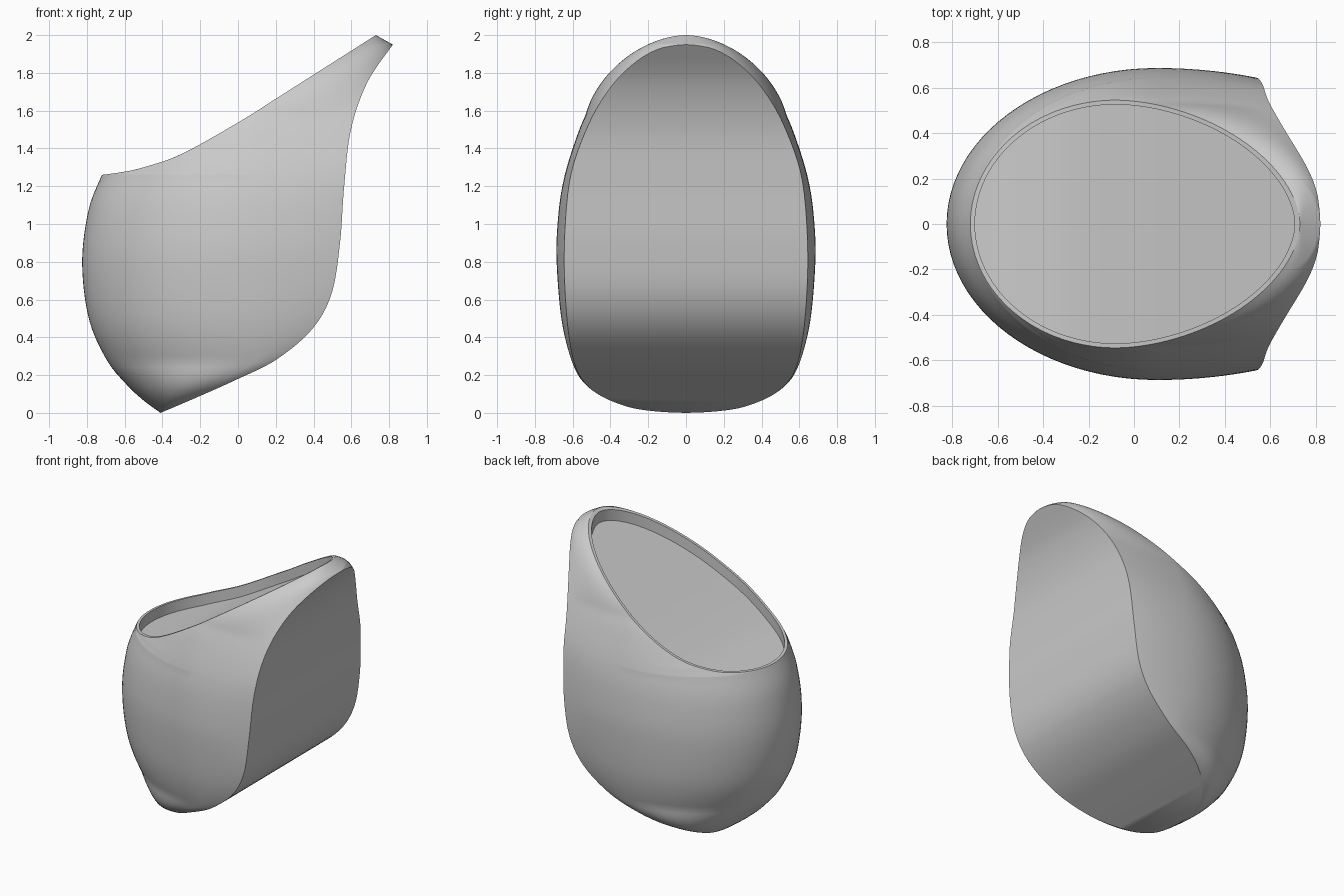
import bpy, bmesh, math

if "Cube" in bpy.data.objects:
    bpy.data.objects.remove(bpy.data.objects["Cube"])


def spline(pts, n=24):
    """Dense smooth polyline through 2D points."""
    p = [pts[0]] + pts + [pts[-1]]
    out = []
    for i in range(1, len(p) - 2):
        for j in range(n):
            t = j / n
            out.append(tuple(0.5 * (2 * b + (c - a) * t + (2 * a - 5 * b + 4 * c - d) * t * t
                                    + (3 * b - a - 3 * c + d) * t ** 3)
                             for a, b, c, d in zip(*p[i - 1:i + 3])))
    return out + [pts[-1]]


def lookup(curve, v):
    """Second coordinate of a polyline where the first equals v."""
    if v <= curve[0][0]:
        return curve[0][1]
    for (a, fa), (b, fb) in zip(curve, curve[1:]):
        if a <= v <= b and b > a:
            return fa + (fb - fa) * (v - a) / (b - a)
    return curve[-1][1]


# Profiles: (z, x) for front edge and back face, (x, z) for the opening
front_edge = spline([(0, -.41), (.07, -.505), (.15, -.59), (.28, -.695), (.5, -.79),
                     (.8, -.825), (1.08, -.79), (1.26, -.72)])
back_edge = spline([(0, -.41), (.09, -.2), (.18, .0), (.28, .2), (.44, .39), (.63, .495),
                    (.9, .54), (1.2, .562), (1.5, .598), (1.75, .685), (1.95, .82)]) + [(2.0, .73)]
top_edge = spline([(-.72, 1.26), (-.6, 1.277), (-.5, 1.30), (-.3, 1.37), (0, 1.537),
                   (.2, 1.663), (.4, 1.79), (.73, 2.0)])
# Half widths by height: back face outline and widest section
back_width = spline([(0, 0), (.007, .15), (.03, .3), (.09, .45), (.17, .545), (.29, .598),
                     (.5, .63), (.8, .645), (1.1, .632), (1.3, .6), (1.5, .528), (1.65, .45),
                     (1.78, .352), (1.88, .235), (1.935, .12), (1.95, 0)])
max_width = spline([(0, 0), (.007, .15), (.03, .3), (.09, .45), (.17, .55), (.29, .61),
                    (.5, .66), (.8, .685), (1.0, .68), (1.2, .655), (1.4, .6), (1.6, .52),
                    (1.8, .39), (1.9, .27), (2.0, 0)])


def rim_width(x):
    if x < -.08:
        return .545 * math.sqrt(max(0, 1 - ((-.08 - x) / .64) ** 2))
    return .545 * max(0, 1 - ((x + .08) / .81) ** 1.8) ** (1 / 1.8)


def section(z, x0, y0):
    """Half of a horizontal slice, from the front edge or rim to the back face."""
    xb, yb = lookup(back_edge, z), lookup(back_width, z)
    span = xb - x0
    xc = min(max(.1, x0 + .15 * span), xb - .1 * span)
    w = max(lookup(max_width, z), y0 * 1.002, yb * 1.002, 1e-6)
    f0, f1 = math.asin(y0 / w), math.asin(yb / w)
    pts = []
    for i in range(25):
        f = f0 + (math.pi / 2 - f0) * i / 24
        pts.append((xc - (xc - x0) * math.cos(f) / math.cos(f0), w * math.sin(f), z))
    for i in range(1, 19):
        f = math.pi / 2 + (f1 - math.pi / 2) * i / 18
        pts.append((xc + (xb - xc) * math.cos(f) / math.cos(f1), w * math.sin(f), z))
    return pts


# Slices: below the opening, then along the rim
LOW = 40
rows = []
for i in range(LOW):
    z = 1.26 * (1 - math.cos(math.pi / 2 * i / LOW)) ** 1.0
    rows.append(section(z, lookup(front_edge, z), 0))
rim_x = sorted([.005 - .725 * math.cos(math.pi * i / 64) for i in range(65)] + [.6515])
for x in rim_x:
    rows.append(section(lookup(top_edge, x), x, rim_width(x)))

bm = bmesh.new()
sides = []
for s in (1, -1):
    # Rounded shell side
    g = [[bm.verts.new((x, s * y, z)) for x, y, z in r] for r in rows]
    for a, b in zip(g, g[1:]):
        for k in range(len(a) - 1):
            bm.faces.new((a[k], a[k + 1], b[k + 1], b[k]))
    # Rim lip and recess wall
    rim = [r[0] for r in g[LOW:]]
    loops = [rim]
    for depth in (0, .08):
        loop = []
        for v in rim:
            x = -.70 + (v.co.x + .72) / 1.45 * 1.407
            loop.append(bm.verts.new((x, v.co.y * .965, lookup(top_edge, x) - depth)))
        loops.append(loop)
    for p, q in zip(loops, loops[1:]):
        for k in range(len(p) - 1):
            bm.faces.new((p[k], p[k + 1], q[k + 1], q[k]))
    sides.append(([r[-1] for r in g], loops[-1]))

# Curved back face and recessed floor span between the two sides
for p, q in zip(*sides):
    for k in range(len(p) - 1):
        bm.faces.new((p[k], p[k + 1], q[k + 1], q[k]))

bmesh.ops.remove_doubles(bm, verts=bm.verts, dist=.0004)
bmesh.ops.dissolve_degenerate(bm, edges=bm.edges, dist=.0001)
bmesh.ops.recalc_face_normals(bm, faces=bm.faces)
mesh = bpy.data.meshes.new("shell_body")
bm.to_mesh(mesh)
bm.free()
body = bpy.data.objects.new("shell_body", mesh)
bpy.context.collection.objects.link(body)
bpy.context.view_layer.objects.active = body
body.select_set(True)
bpy.ops.object.shade_smooth_by_angle(angle=math.radians(30))
